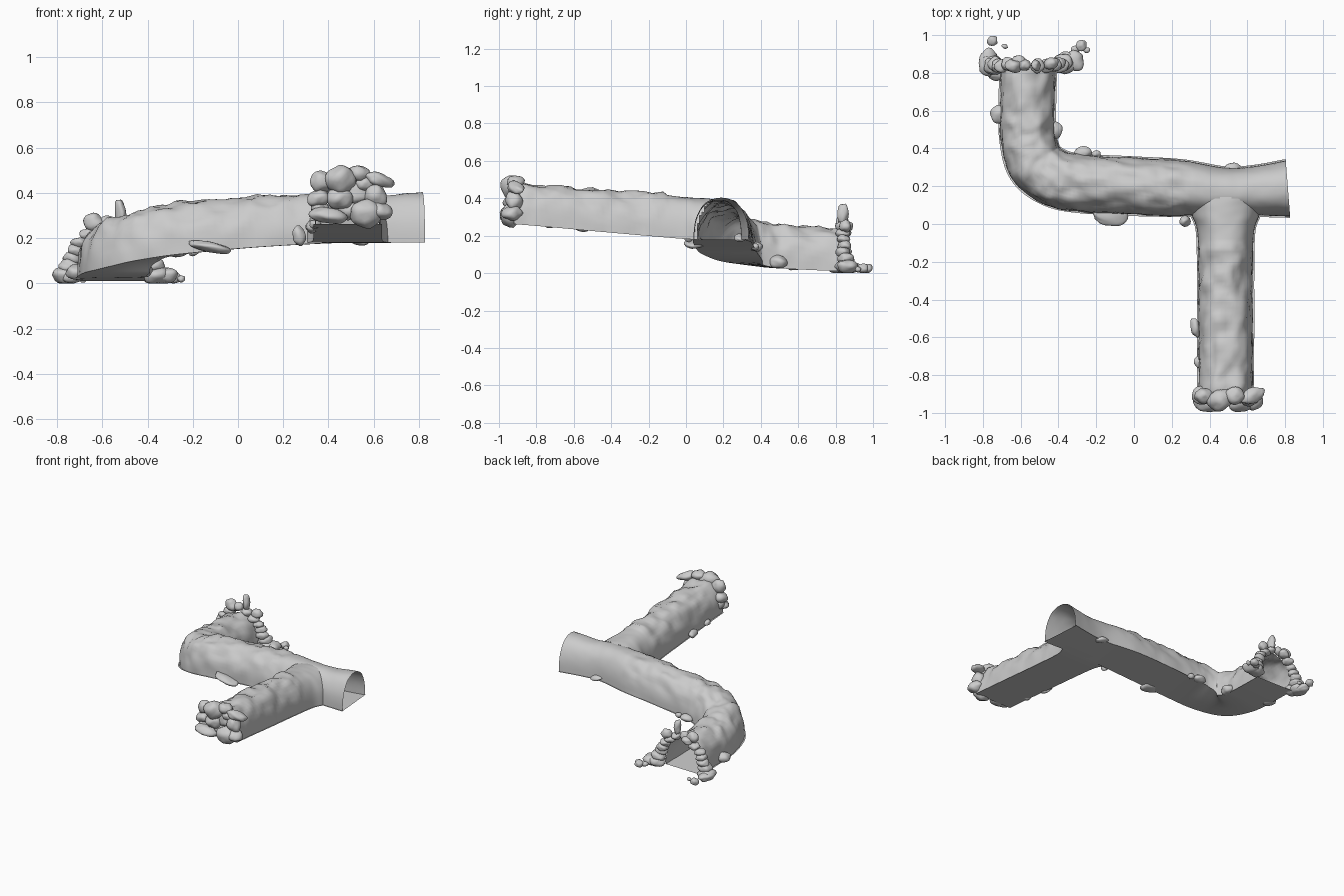
import bpy, bmesh, math, random
from mathutils import Vector, Matrix, noise

random.seed(4)
ARC = 28


def finish(bm, name, angle=50):
    me = bpy.data.meshes.new(name)
    bm.to_mesh(me)
    bm.free()
    ob = bpy.data.objects.new(name, me)
    bpy.context.collection.objects.link(ob)
    bpy.context.view_layer.objects.active = ob
    ob.select_set(True)
    bpy.ops.object.shade_smooth_by_angle(angle=math.radians(angle))
    ob.select_set(False)
    return ob


def spline(pts, steps=9):
    # Catmull-Rom through rows of x, y, floor z, half width, height
    p = [pts[0]] + pts + [pts[-1]]
    out = []
    for i in range(1, len(p) - 2):
        for s in range(steps):
            t = s / steps
            out.append([0.5 * (2 * b + (c - a) * t + (2 * a - 5 * b + 4 * c - d) * t * t
                               + (3 * b - a - 3 * c + d) * t ** 3)
                        for a, b, c, d in zip(p[i - 1], p[i], p[i + 1], p[i + 2])])
    out.append(list(pts[-1]))
    return out


def grid(bm, rows):
    vs = [[bm.verts.new(c) for c in r] for r in rows]
    for a, b in zip(vs, vs[1:]):
        for i in range(len(a) - 1):
            bm.faces.new((a[i], a[i + 1], b[i + 1], b[i]))


def sgnpow(v, e):
    return math.copysign(abs(v) ** e, v)


def tunnel(name, pts, rough, hidden):
    path = spline(pts)
    walls, floor = [], []
    for i, (x, y, z, w, h) in enumerate(path):
        a, b = path[max(i - 1, 0)], path[min(i + 1, len(path) - 1)]
        t = Vector((b[0] - a[0], b[1] - a[1], 0)).normalized()
        side = Vector((-t.y, t.x, 0))
        c = Vector((x, y, z))
        row = []
        for k in range(ARC + 1):
            u = math.pi * k / ARC
            d = side * (w * sgnpow(math.cos(u), .85)) + Vector((0, 0, h * abs(math.sin(u)) ** .85))
            n = noise.noise((c + d) * 11) + .5 * noise.noise((c + d) * 23)
            row.append(c + d * (1 + rough(x, y) * n * (.3 + .7 * math.sin(u))))
        walls.append(row)
        floor.append([c + side * (w + .008) * s for s in (1, .33, -.33, -1)])
    bm = bmesh.new()
    grid(bm, walls)
    # open the passage where two tunnels meet
    bmesh.ops.delete(bm, geom=[f for f in bm.faces if all(hidden(v.co) for v in f.verts)],
                     context='FACES')
    bmesh.ops.recalc_face_normals(bm, faces=bm.faces)
    finish(bm, name + "_walls", 60)
    bm = bmesh.new()
    grid(bm, floor)
    finish(bm, name + "_floor", 30)


def rocks(name, items):
    # each rock: x, y, z, rx, ry, rz
    bm = bmesh.new()
    for x, y, z, rx, ry, rz in items:
        off = Vector((random.random(), random.random(), random.random())) * 40
        rot = Matrix.Rotation(random.uniform(-.3, .3), 3, 'Y') @ Matrix.Rotation(random.uniform(-.4, .4), 3, 'Z')
        for v in bmesh.ops.create_icosphere(bm, subdivisions=3, radius=1)['verts']:
            p = v.co * (1 + .22 * noise.noise(v.co * 1.3 + off))
            p = rot @ Vector((p.x * rx, p.y * ry, p.z * rz)) + Vector((x, y, z))
            p.z = max(p.z, 0)
            v.co = p
    finish(bm, name, 70)


# main passage: lower mouth, bend, long run, open end
tunnel("main_tunnel", [
    (-.56, .83, .01, .145, .235), (-.565, .6, .02, .145, .235), (-.56, .45, .03, .145, .235),
    (-.52, .32, .055, .15, .24), (-.42, .245, .095, .15, .235), (-.28, .215, .125, .15, .225),
    (0, .2, .153, .15, .222), (.25, .19, .17, .145, .225), (.48, .172, .18, .125, .215),
    (.64, .175, .18, .13, .21), (.815, .188, .18, .148, .222)],
    lambda x, y: .11 if x < .3 else .02,
    lambda p: abs(p.x - .485) < .135 and p.y < .16 and
    p.z < .17 + .225 * math.sqrt(max(0, 1 - ((p.x - .485) / .15) ** 2)))

# side passage rising to the blocked mouth
tunnel("side_tunnel", [
    (.485, .15, .178, .2, .215), (.485, .05, .18, .18, .222), (.485, -.04, .185, .15, .225),
    (.485, -.25, .203, .144, .225), (.485, -.5, .225, .144, .222), (.485, -.75, .248, .143, .222),
    (.485, -.92, .262, .143, .22)],
    lambda x, y: .11 if y < -.1 else .02,
    lambda p: p.y > .172 - .125 * math.sqrt(max(0, 1 - ((p.z - .18) / .23) ** 2)) + .005)

# stones framing the lower mouth, stacked up both sides of the arch
frame = []
for s in (-1, 1):
    for dx, z, r in [(.2, .035, .055), (.185, .075, .045), (.17, .11, .038), (.155, .145, .035),
                     (.14, .18, .033), (.1, .215, .036), (.05, .25, .034)]:
        frame.append((-.56 + s * dx, .845 + random.uniform(-.01, .015), z,
                      r * 1.15, r * 1.05, r * .75))
frame += [(-.64, .835, .27, .045, .035, .042), (-.52, .84, .315, .025, .03, .058),
          (-.58, .84, .27, .035, .028, .03), (-.77, .86, .03, .055, .07, .03),
          (-.73, .8, .03, .05, .04, .03), (-.32, .86, .035, .055, .055, .035),
          (-.44, .85, .25, .04, .03, .035)]
rocks("mouth_stones", frame)

# loose debris in front of the lower mouth
rocks("debris", [(-.75, .97, .025, .028, .028, .024), (-.685, .94, .015, .016, .013, .013),
                 (-.28, .945, .025, .03, .03, .025), (-.25, .92, .02, .018, .015, .015),
                 (-.31, .925, .02, .025, .02, .018)])

# rubble sealing the upper mouth
rocks("blocking_rubble", [
    (.46, -.93, .46, .068, .055, .066), (.37, -.91, .45, .05, .04, .048),
    (.535, -.91, .485, .05, .045, .038), (.625, -.91, .457, .07, .04, .03),
    (.57, -.935, .31, .075, .06, .062), (.4, -.94, .3, .08, .055, .036),
    (.355, -.91, .375, .048, .05, .038), (.45, -.93, .375, .055, .045, .05),
    (.61, -.92, .385, .05, .045, .055), (.525, -.9, .4, .055, .04, .055),
    (.49, -.9, .325, .05, .04, .04), (.63, -.93, .32, .05, .055, .04),
    (.36, -.9, .33, .04, .035, .035), (.56, -.92, .44, .04, .03, .03)])

# boulders lodged along the walls
rocks("wall_boulders", [
    (-.71, .58, .05, .05, .05, .035), (-.42, .49, .06, .04, .05, .035),
    (-.12, .045, .16, .1, .055, .022), (.27, .015, .21, .028, .03, .045),
    (.325, -.55, .25, .025, .05, .028), (-.27, .375, .14, .045, .035, .025),
    (-.2, .37, .14, .025, .02, .018), (.34, -.73, .26, .025, .03, .02),
    (.53, .29, .19, .05, .03, .02)])
